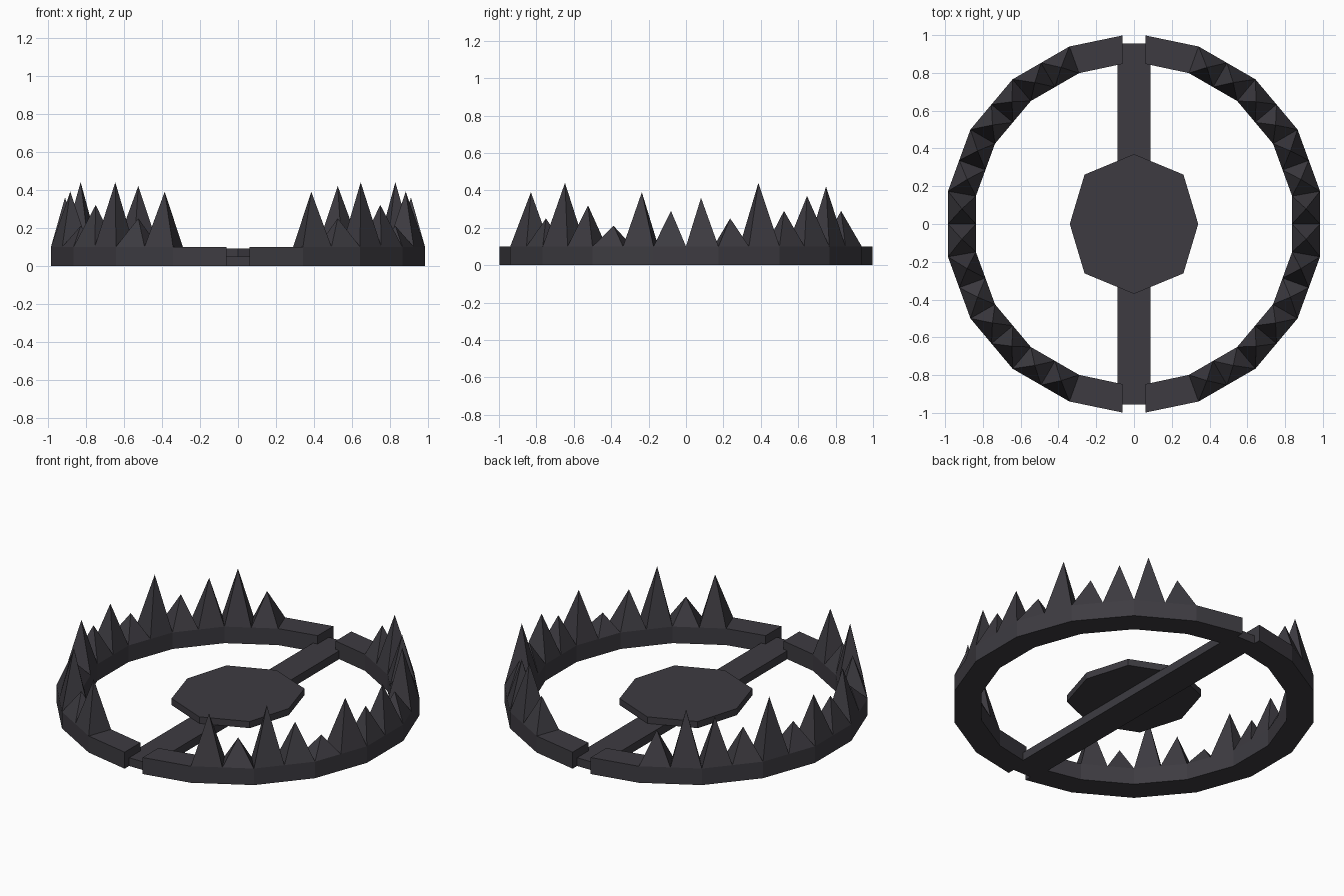
import bpy
import bmesh
from math import cos, sin, radians, sqrt
from mathutils import Vector

cube = bpy.data.objects.get("Cube")
if cube:
    bpy.data.objects.remove(cube, do_unlink=True)

OUTER, INNER, RING_TOP = 1.0, 0.85, 0.1
GAP = 0.06
BAR_TOP, PLATE_TOP = 0.05, 0.09
# Tooth tip heights, running from the front end of a jaw to the back end
TIPS = [0.39, 0.25, 0.44, 0.32, 0.21, 0.39, 0.29,
        0.36, 0.25, 0.44, 0.29, 0.37, 0.42, 0.29]

iron = bpy.data.materials.new("dark_iron")
iron.use_nodes = True
colour = (0.047, 0.044, 0.053, 1)
iron.diffuse_color = colour
iron.node_tree.nodes["Principled BSDF"].inputs["Base Color"].default_value = colour


def finish(name, bm):
    bmesh.ops.recalc_face_normals(bm, faces=bm.faces)
    mesh = bpy.data.meshes.new(name)
    bm.to_mesh(mesh)
    bm.free()
    mesh.materials.append(iron)
    obj = bpy.data.objects.new(name, mesh)
    bpy.context.collection.objects.link(obj)
    return obj


def prism(name, outline, z0, z1):
    bm = bmesh.new()
    face = bm.faces.new([bm.verts.new((x, y, z0)) for x, y in outline])
    top = bmesh.ops.extrude_face_region(bm, geom=[face])["geom"]
    bmesh.ops.translate(bm, vec=(0, 0, z1 - z0),
                        verts=[v for v in top if isinstance(v, bmesh.types.BMVert)])
    # The starting face stays in place as the underside
    if not face.is_valid or len(bm.faces) < len(outline) + 2:
        bm.faces.new([v for v in bm.verts if abs(v.co.z - z0) < 1e-6])
    return finish(name, bm)


def arc(radius):
    """Corner points of one half ring, from the front gap to the back gap."""
    end = (GAP, sqrt(radius ** 2 - GAP ** 2))
    pts = [(radius * cos(radians(a)), radius * sin(radians(a)))
           for a in range(-70, 71, 20)]
    return [Vector(p) for p in [(end[0], -end[1])] + pts + [end]]


def jaw(name, side):
    outer, inner = arc(OUTER), arc(INNER)
    prism(name, [(p.x * side, p.y) for p in outer + inner[::-1]], 0, RING_TOP)

    # Two pyramid teeth on every segment except the end ones
    bm = bmesh.new()
    for i, tip in enumerate(TIPS):
        k, t = 1 + i // 2, (i % 2) / 2
        base = [outer[k].lerp(outer[k + 1], t), outer[k].lerp(outer[k + 1], t + 0.5),
                inner[k].lerp(inner[k + 1], t + 0.5), inner[k].lerp(inner[k + 1], t)]
        mid = sum(base, Vector((0, 0))) / 4
        ring = [bm.verts.new((p.x * side, p.y, RING_TOP)) for p in base]
        apex = bm.verts.new((mid.x * side, mid.y, tip))
        bm.faces.new(ring)
        for j in range(4):
            bm.faces.new((ring[j], ring[(j + 1) % 4], apex))
    finish(name + "_teeth", bm)


# Toothed jaws
jaw("left_jaw", 1)
jaw("right_jaw", -1)

# Cross bar along the middle
w, l = 0.088, 0.955
prism("cross_bar", [(-w, -l), (w, -l), (w, l), (-w, l)], 0, BAR_TOP)

# Eight-sided pressure plate
prism("pressure_plate",
      [(0.34 * cos(radians(a)) if a % 90 == 0 else 0.37 * cos(radians(a)),
        0.37 * sin(radians(a))) for a in range(0, 360, 45)],
      BAR_TOP, PLATE_TOP)
